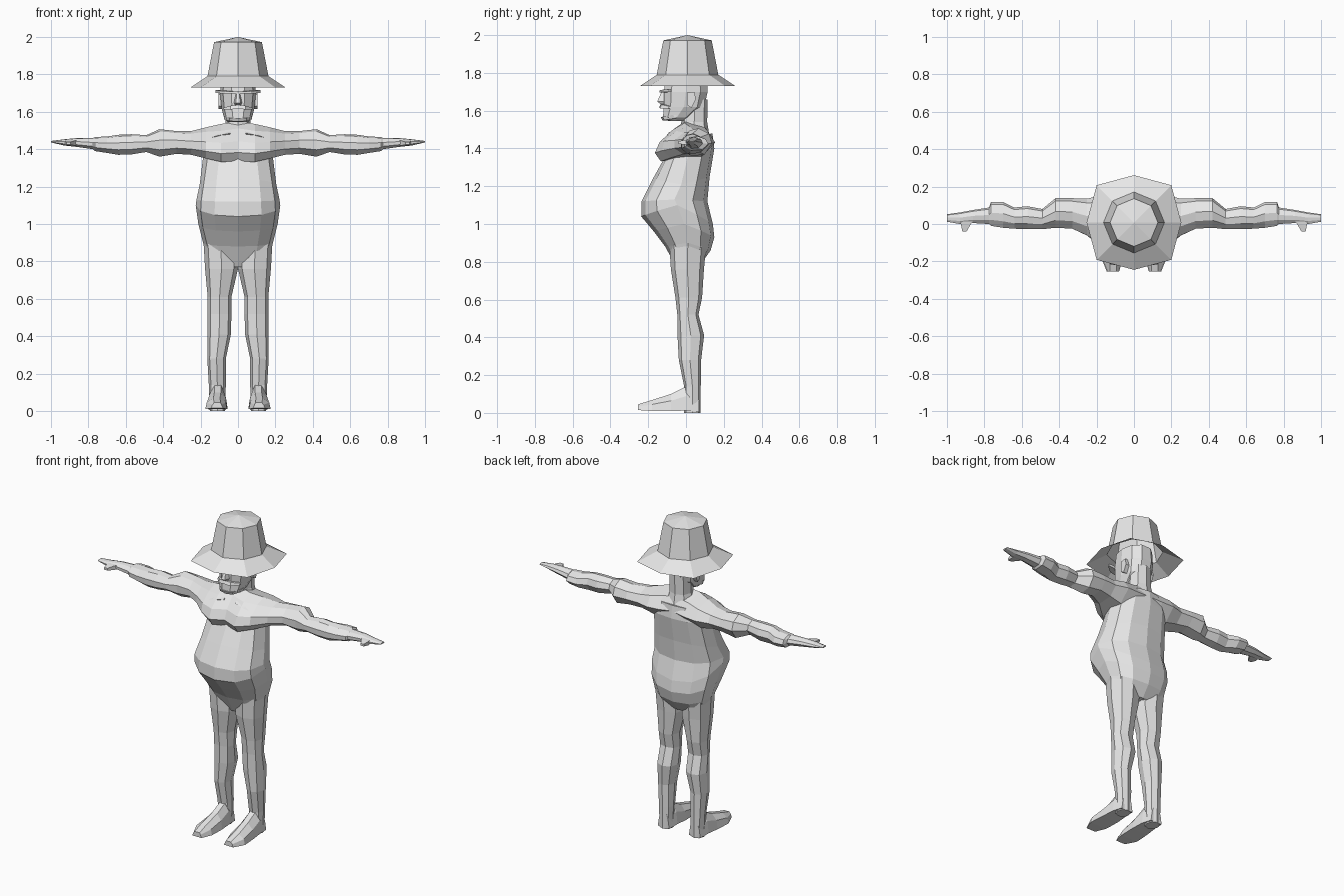
import bpy, bmesh, math
from mathutils import Vector

grey = bpy.data.materials.new("plain_grey")
grey.diffuse_color = (0.8, 0.8, 0.8, 1)


def loft(name, rings, mirror=False, caps=(True, True)):
    """Skin a list of equal-length point rings, flat shaded."""
    bm = bmesh.new()
    rows = [[bm.verts.new(p) for p in r] for r in rings]
    n = len(rows[0])
    for a, b in zip(rows, rows[1:]):
        for i in range(n):
            j = (i + 1) % n
            bm.faces.new((a[i], a[j], b[j], b[i]))
    if caps[0]:
        bm.faces.new(rows[0][::-1])
    if caps[1]:
        bm.faces.new(rows[-1])
    bmesh.ops.remove_doubles(bm, verts=bm.verts, dist=0.0005)
    bmesh.ops.recalc_face_normals(bm, faces=bm.faces)
    me = bpy.data.meshes.new(name)
    bm.to_mesh(me)
    bm.free()
    me.materials.append(grey)
    ob = bpy.data.objects.new(name, me)
    bpy.context.collection.objects.link(ob)
    if mirror:
        m = ob.modifiers.new("mirror", 'MIRROR')
        m.merge_threshold = 0.001
    return ob


def oval(z, x0, x1, y0, y1, n=8, zf=None, zb=None, power=0.85):
    """Rounded level ring; front and back heights may differ from the sides."""
    pts = []
    for i in range(n):
        a = 2 * math.pi * i / n
        c, s = math.cos(a), math.sin(a)
        u = math.copysign(abs(c) ** power, c)
        v = math.copysign(abs(s) ** power, s)
        end = zf if s < 0 else zb
        h = z if end is None else z + (end - z) * abs(s)
        pts.append(Vector(((x0 + x1) / 2 + u * (x1 - x0) / 2,
                           (y0 + y1) / 2 + v * (y1 - y0) / 2, h)))
    return pts


def box_ring(x0, x1, y, z0, z1):
    return [(x0, y, z0), (x1, y, z0), (x1, y, z1), (x0, y, z1)]


# Hat: flared brim, tapered crown, shallow peak
hat = []
for r, rd, z in ((.253, .282, 1.73), (.163, .163, 1.79), (.128, .128, 1.972), (0, 0, 2.0)):
    ring = []
    for i in range(8):
        a = math.pi * i / 4
        k = rd if i % 2 else r
        ring.append((k * math.cos(a), .008 + k * math.sin(a), z))
    hat.append(ring)
loft("hat", hat, caps=(False, False))

# Head and neck
loft("head", [oval(z, -w, w, f, b, 10) for z, w, f, b in (
    (1.545, .055, -.095, -.01), (1.565, .074, -.125, .03), (1.62, .088, -.122, .10),
    (1.70, .096, -.122, .12), (1.79, .09, -.11, .115))])
loft("neck", [oval(z, -w, w, f, b) for z, w, f, b in (
    (1.46, .09, -.04, .125), (1.54, .066, -.025, .112), (1.66, .065, -.02, .115))])

# Face details
loft("nose", [[(-w, -.11, z), (w, -.11, z), (w * .5, y, z), (-w * .5, y, z)] for z, w, y in (
    (1.635, .018, -.135), (1.648, .024, -.152), (1.70, .012, -.13))])
loft("brow", [[(x, -.08, z), (x, y, z), (x, y, z + .012), (x, -.08, z + .016)] for x, y, z in (
    (0, -.14, 1.695), (.07, -.13, 1.698), (.12, -.09, 1.70))], True, (False, True))
loft("moustache", [[(x, -.08, z), (x, y, z), (x, y + .008, z + h), (x, -.08, z + h)]
     for x, y, z, h in ((0, -.142, 1.618, .018), (.04, -.138, 1.612, .02),
                        (.078, -.095, 1.612, .01))], True, (False, True))
loft("chin_beard", [[(x, -.05, z), (x, y, z), (x, y - .008, z + .018), (x, -.05, z + .018)]
     for x, y, z in ((0, -.125, 1.548), (.045, -.115, 1.55), (.076, -.06, 1.56))],
     True, (False, True))
loft("ear", [[(x, .005, 1.63), (x, .03, 1.615), (x, .052, 1.66), (x, .045, 1.70), (x, .005, 1.695)]
     for x in (.08, .104)], True)

# Torso: round belly with dipping shirt hem, then hips
loft("torso", [oval(z, -w, w, f, b, 12, zf, zb) for z, zf, zb, w, f, b in (
    (1.46, 1.45, 1.48, .14, -.06, .14), (1.37, 1.33, 1.40, .185, -.125, .15),
    (1.21, 1.24, 1.25, .205, -.175, .125), (1.13, 1.12, 1.12, .222, -.235, .113),
    (1.10, 1.04, 1.00, .226, -.237, .142), (1.0, .96, .93, .212, -.17, .15),
    (.90, .88, .86, .187, -.11, .13), (.80, .77, .79, .165, -.05, .08))])

# Chest running outward into each arm and hand
chest = [(.1, 0), (0, .22), (.08, .5), (.3, .82), (.5, 1), (.85, .85), (1, .5), (.75, .05)]
arm = [(.3, 0), (.02, .25), (0, .6), (.25, .92), (.55, 1), (.9, .8), (1, .45), (.75, .05)]
spans = [
    (0, -.135, .14, 1.335, 1.55), (.09, -.165, .15, 1.332, 1.535),
    (.17, -.13, .155, 1.35, 1.517), (.25, -.065, .135, 1.37, 1.497),
    (.33, -.025, .138, 1.375, 1.497), (.42, -.02, .138, 1.36, 1.507),
    (.49, -.028, .08, 1.385, 1.475), (.57, -.028, .095, 1.372, 1.48),
    (.64, -.025, .088, 1.37, 1.477), (.70, -.02, .118, 1.38, 1.468),
    (.765, -.01, .118, 1.39, 1.465), (.775, 0, .088, 1.40, 1.46),
    (.86, .005, .075, 1.412, 1.46), (.93, 0, .062, 1.42, 1.453),
    (1.0, .012, .052, 1.436, 1.444)]
rings = []
for x, y0, y1, z0, z1 in spans:
    t = min(1, max(0, (x - .1) / .2))
    rings.append([(x, y0 + (y1 - y0) * (p[0] * (1 - t) + q[0] * t),
                   z0 + (z1 - z0) * (p[1] * (1 - t) + q[1] * t)) for p, q in zip(chest, arm)])
loft("chest_and_arms", rings, True, (False, True))
loft("thumb", [box_ring(*r) for r in (
    (.85, .92, .03, 1.42, 1.45), (.875, .925, -.005, 1.42, 1.445),
    (.895, .918, -.04, 1.424, 1.438))], True)

# Collarbone ridges
loft("collarbone", [[(x, y, z - .008), (x, y - .012, z), (x, y + .01, z + .01)] for x, y, z in (
    (.04, -.078, 1.485), (.11, -.088, 1.472), (.18, -.07, 1.45))], True)

# Legs
loft("leg", [oval(*r) for r in (
    (.92, 0, .185, -.09, .11), (.76, 0, .176, -.08, .095), (.61, .035, .162, -.056, .085),
    (.52, .035, .162, -.046, .066), (.41, .038, .164, -.045, .096), (.28, .065, .164, -.038, .08),
    (.14, .065, .156, -.01, .078), (0, .07, .15, -.01, .078))], True)

# Feet: long wedge tapering to the toes
loft("foot", [[(x0, y, z0), (x1, y, z0), (x1 - .008, y, z0 + (z1 - z0) * .6),
               ((x0 + x1) / 2 + .015, y, z1), ((x0 + x1) / 2 - .02, y, z1),
               (x0 + .008, y, z0 + (z1 - z0) * .6)] for y, x0, x1, z0, z1 in (
    (.07, .07, .15, .005, .10), (0, .06, .16, .012, .14), (-.08, .055, .168, .01, .10),
    (-.18, .058, .175, .01, .068), (-.255, .08, .145, .015, .045))], True)
